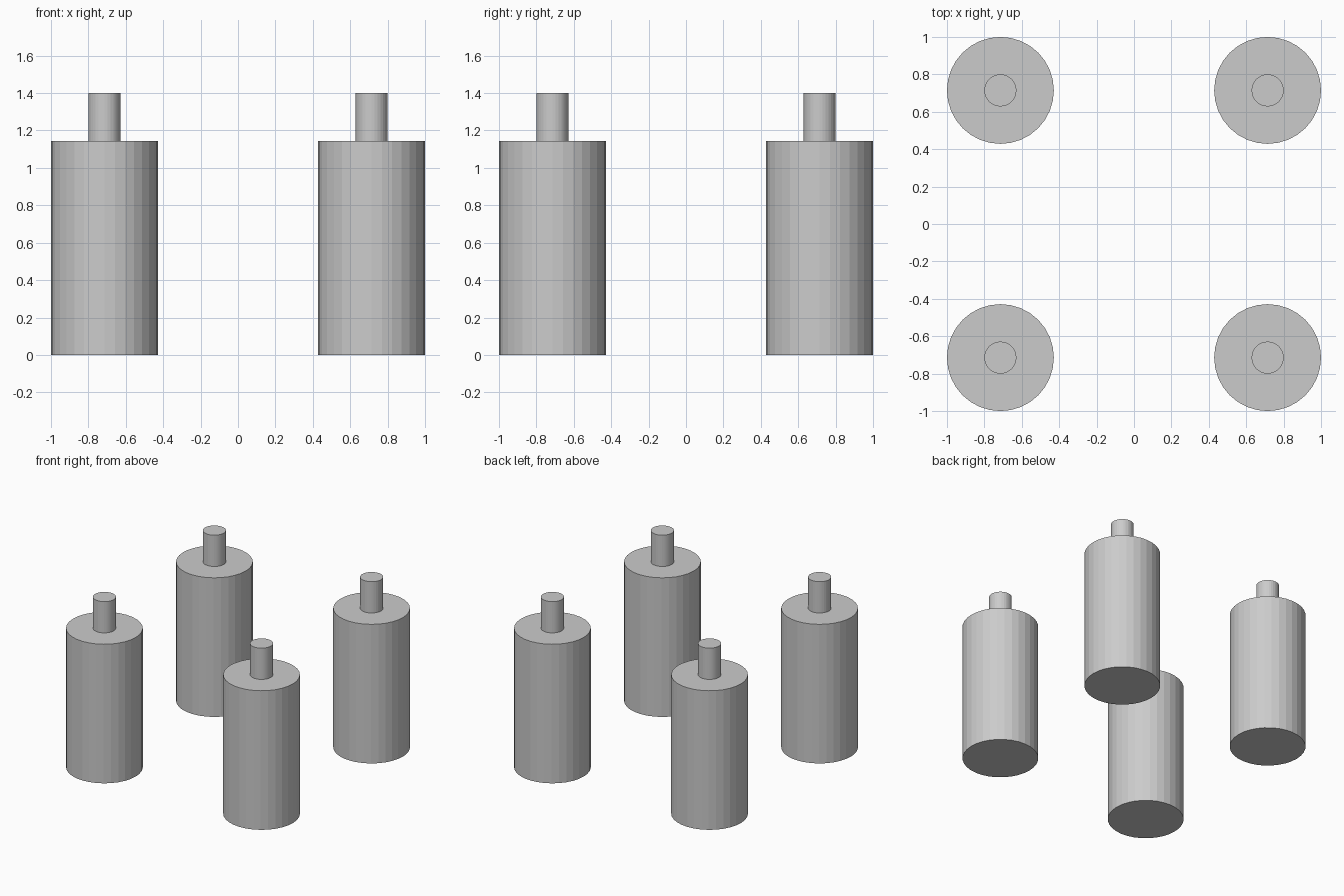
import bpy

if "Cube" in bpy.data.objects:
    bpy.data.objects.remove(bpy.data.objects["Cube"])

BODY_R, BODY_H = 0.2857, 1.1429
PIN_R, TOP = 0.0857, 1.40
OFFSET = 1 - BODY_R


def cylinder(name, x, y, radius, z0, z1):
    bpy.ops.mesh.primitive_cylinder_add(
        vertices=32, radius=radius, depth=z1 - z0, location=(x, y, (z0 + z1) / 2))
    bpy.context.object.name = name


# Four identical posts, one at each corner, each with a thin pin on top
for side, sx in (("left", -1), ("right", 1)):
    for end, sy in (("front", -1), ("back", 1)):
        x, y = sx * OFFSET, sy * OFFSET
        cylinder(f"{end}_{side}_body", x, y, BODY_R, 0, BODY_H)
        cylinder(f"{end}_{side}_pin", x, y, PIN_R, BODY_H, TOP)
